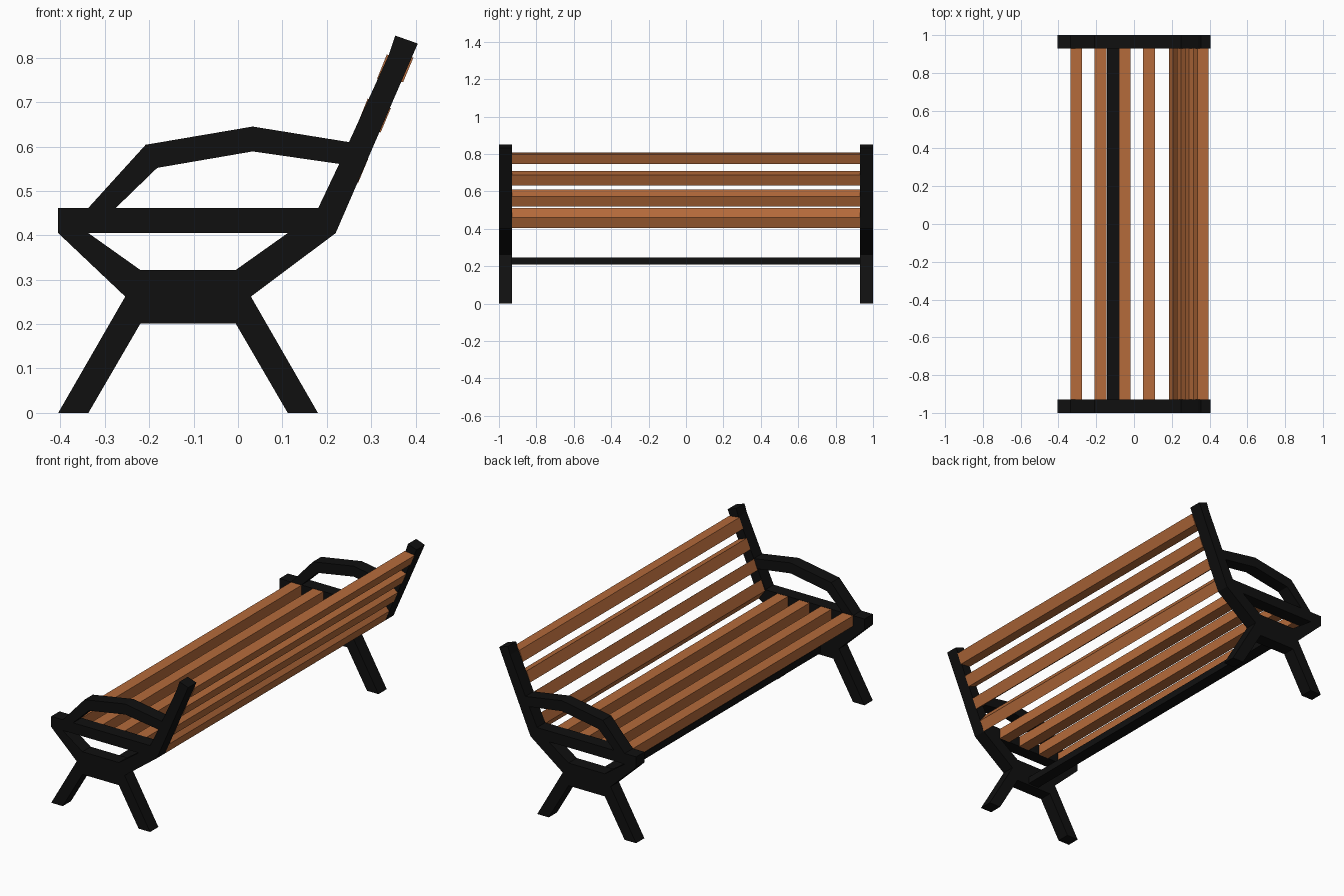
import bpy, bmesh, math

if "Cube" in bpy.data.objects:
    bpy.data.objects.remove(bpy.data.objects["Cube"])

def material(name, rgb):
    m = bpy.data.materials.new(name)
    m.diffuse_color = (*rgb, 1)
    m.use_nodes = True
    m.node_tree.nodes["Principled BSDF"].inputs["Base Color"].default_value = m.diffuse_color
    return m

black = material("black iron", (0.005, 0.005, 0.005))
wood = material("brown wood", (0.46, 0.145, 0.043))

INNER, OUTER = 0.93, 1.0

def prism(name, profile, y0, y1, mat):
    """Extrude an x-z profile along y."""
    bm = bmesh.new()
    face = bm.faces.new([bm.verts.new((x, y0, z)) for x, z in profile])
    ext = bmesh.ops.extrude_face_region(bm, geom=[face])
    for v in ext["geom"]:
        if isinstance(v, bmesh.types.BMVert):
            v.co.y = y1
    # the starting face may be left in place by the extrusion; it is the end cap
    bmesh.ops.recalc_face_normals(bm, faces=bm.faces)
    me = bpy.data.meshes.new(name)
    bm.to_mesh(me)
    bm.free()
    me.materials.append(mat)
    ob = bpy.data.objects.new(name, me)
    bpy.context.collection.objects.link(ob)
    return ob

def rect(x0, x1, z0, z1):
    return [(x0, z0), (x1, z0), (x1, z1), (x0, z1)]

# Side frames: one outline with two openings, filled and extruded
outline = [(-.405, 0), (-.337, 0), (-.22, .201), (-.005, .201), (.112, 0), (.18, 0),
           (.029, .262), (.22, .405), (.405, .832), (.354, .85), (.34, .807),
           (.25, .61), (.033, .645), (-.208, .604), (-.337, .462), (-.405, .462),
           (-.405, .405), (-.254, .262)]
arm_opening = [(-.275, .462), (.181, .462), (.228, .561), (.033, .589), (-.182, .552)]
seat_opening = [(-.337, .405), (.112, .405), (-.005, .322), (-.22, .322)]

def side_frame(name, y):
    cu = bpy.data.curves.new(name, "CURVE")
    cu.dimensions = "2D"
    cu.fill_mode = "BOTH"
    cu.extrude = (OUTER - INNER) / 2
    for loop in (outline, arm_opening, seat_opening):
        sp = cu.splines.new("POLY")
        sp.points.add(len(loop) - 1)
        for p, (x, z) in zip(sp.points, loop):
            p.co = (x, z, 0, 1)
        sp.use_cyclic_u = True
    tmp = bpy.data.objects.new(name + "_curve", cu)
    bpy.context.collection.objects.link(tmp)
    bpy.context.view_layer.update()
    deps = bpy.context.evaluated_depsgraph_get()
    me = bpy.data.meshes.new_from_object(tmp.evaluated_get(deps))
    bpy.data.objects.remove(tmp)
    bm = bmesh.new()
    bm.from_mesh(me)
    bmesh.ops.remove_doubles(bm, verts=bm.verts, dist=1e-5)
    bmesh.ops.recalc_face_normals(bm, faces=bm.faces)
    for f in bm.faces:
        f.smooth = False
    bm.to_mesh(me)
    bm.free()
    me.materials.clear()
    me.materials.append(black)
    ob = bpy.data.objects.new(name, me)
    ob.rotation_euler.x = math.pi / 2
    ob.location.y = y
    bpy.context.collection.objects.link(ob)

for name, s in (("near_side_frame", -1), ("far_side_frame", 1)):
    side_frame(name, s * (INNER + OUTER) / 2)

# Seat slats
for i in range(4):
    x = -.337 + i * .1285
    prism(f"seat_slat_{i + 1}", rect(x, x + .062, .405, .461), -INNER, INNER, wood)

# Back slats: spaced along the front and back edges of the leaning post
for i in range(4):
    t = i / 3
    fx, fz = .206 + .129 * t, .51 + .297 * t
    bx, bz = .243 + .152 * t, .46 + .34 * t
    prism(f"back_slat_{i + 1}",
          [(fx - .022, fz - .055), (bx - .023, bz - .055), (bx, bz), (fx, fz)],
          -INNER, INNER, wood)

# Stretcher bar joining the frames below the seat
prism("stretcher_bar", rect(-.144, -.08, .21, .247), -INNER, INNER, black)
